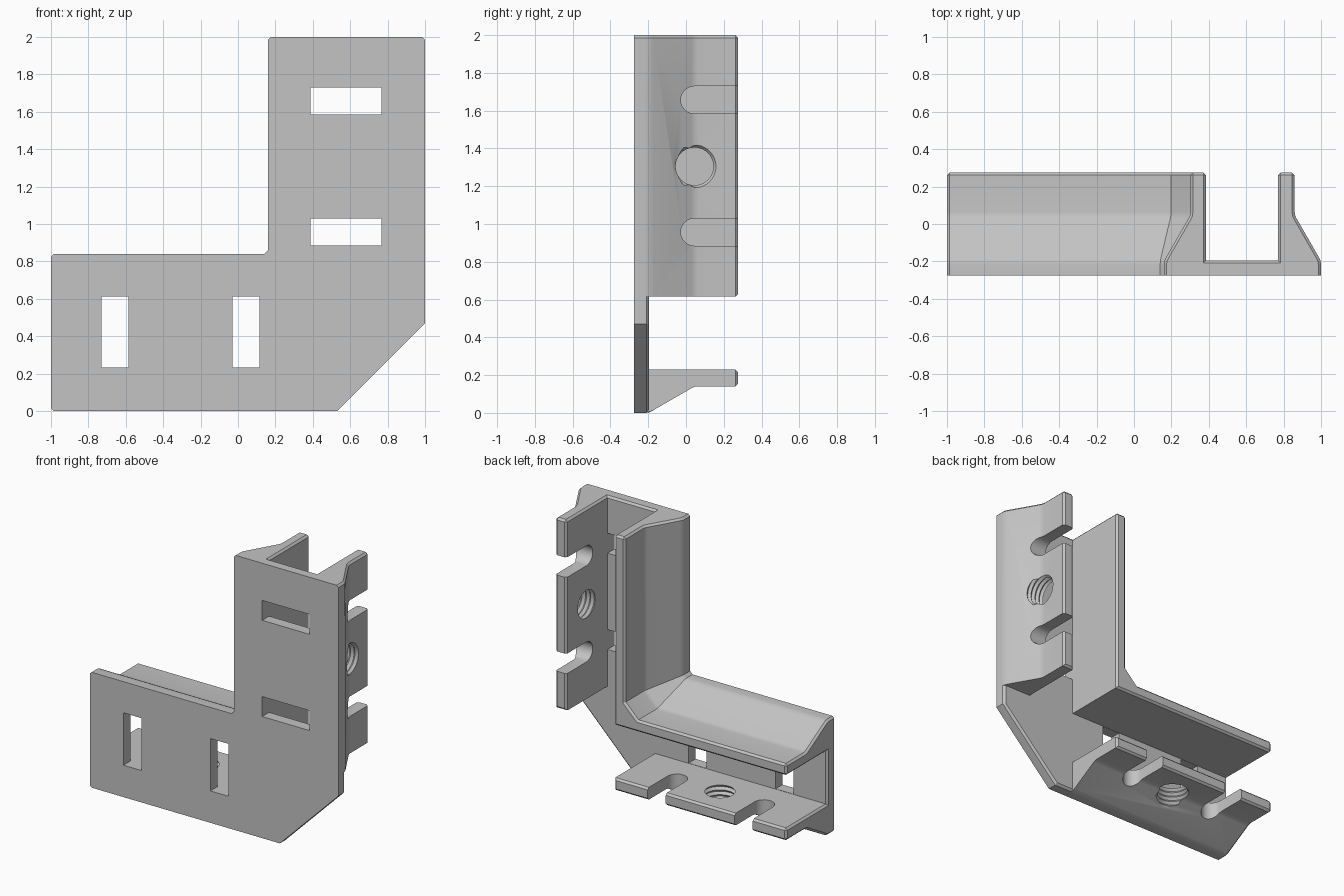
import bpy, bmesh
from math import sin, cos, pi, radians

cube = bpy.data.objects.get("Cube")
if cube:
    bpy.data.objects.remove(cube, do_unlink=True)


def swap(p):
    """Mirror a point across the bracket's diagonal, from one arm to the other."""
    return (1 - p[2], p[1], 1 - p[0])


def loft(bm, rings, mirrored=False):
    """Closed solid through a list of matching rings."""
    rows = [[bm.verts.new(swap(p) if mirrored else p) for p in r] for r in rings]
    n = len(rows[0])
    faces = [bm.faces.new(rows[0]), bm.faces.new(rows[-1])]
    for a, b in zip(rows, rows[1:]):
        for i in range(n):
            j = (i + 1) % n
            faces.append(bm.faces.new((a[i], a[j], b[j], b[i])))
    bmesh.ops.recalc_face_normals(bm, faces=faces)


def make_object(name, bm):
    mesh = bpy.data.meshes.new(name)
    bm.to_mesh(mesh)
    bm.free()
    ob = bpy.data.objects.new(name, mesh)
    bpy.context.collection.objects.link(ob)
    return ob


def cut(ob, cutter):
    cutter.hide_render = True
    mod = ob.modifiers.new("cut", "BOOLEAN")
    mod.operation, mod.solver, mod.object = "DIFFERENCE", "EXACT", cutter
    bpy.context.view_layer.objects.active = ob
    bpy.ops.object.modifier_apply(modifier=mod.name)
    bpy.data.objects.remove(cutter, do_unlink=True)


FRONT, FLOOR, BACK = -0.275, -0.195, 0.275
IN, OUT, END = 0.385, 0.77, 0.615      # channel walls and corner


def outline(y, d):
    """L-shaped outline with its long sides inset by d."""
    pts = [(-1, d), (0.53, d), (1 - d, 0.47), (1 - d, 2), (0.16 + d, 2),
           (0.16 + d, 0.86 - 0.414 * d), (0.14 + 0.414 * d, 0.84 - d), (-1, 0.84 - d)]
    return [(x, y, z) for x, z in pts]


# Solid L with flared sides
bm = bmesh.new()
flare = [(FRONT, 0), (-0.215, 0), (-0.195, 0.003), (-0.175, 0.013),
         (0.03, 0.131), (0.045, 0.138), (0.065, 0.141), (BACK, 0.141)]
loft(bm, [outline(y, d) for y, d in flare])
bracket = make_object("corner_bracket", bm)

# Channel along both arms, open at the outer corner
bm = bmesh.new()
channel = [(IN, 2.1), (IN, END), (-1.1, END), (-1.1, 1 - OUT), (IN, 1 - OUT),
           (IN, -0.1), (1.1, -0.1), (1.1, END), (OUT, END), (OUT, 2.1)]
loft(bm, [[(x, y, z) for x, z in channel] for y in (FLOOR, 0.4)])
cut(bracket, make_object("channel_cutter", bm))

# Chamfer the rims and arm ends
bm = bmesh.new()
bm.from_mesh(bracket.data)
bmesh.ops.remove_doubles(bm, verts=bm.verts, dist=0.0005)
bmesh.ops.dissolve_limit(bm, angle_limit=radians(0.5), verts=bm.verts, edges=bm.edges)


def wants_chamfer(e):
    if len(e.link_faces) != 2 or not e.is_convex or e.calc_face_angle() < radians(50):
        return False
    ys = [v.co.y for v in e.verts]
    if max(ys) < FRONT + 0.01:
        return False
    inner_end = (all(abs(v.co.z - END) < 0.002 for v in e.verts)
                 or all(abs(v.co.x - IN) < 0.002 for v in e.verts))
    on_end = any(abs(v.co.z - 2) < 0.002 or abs(v.co.x + 1) < 0.002 for v in e.verts)
    return min(ys) > BACK - 0.01 or on_end or not inner_end


bmesh.ops.bevel(bm, geom=[e for e in bm.edges if wants_chamfer(e)], offset=0.014,
                offset_type="OFFSET", segments=1, affect="EDGES", clamp_overlap=True)
bm.to_mesh(bracket.data)
bm.free()

# Tie windows, open slots and a threaded hole, repeated on each arm
bm = bmesh.new()
HALF, HOLE_Y, HOLE_Z = 0.0725, 0.045, 1.305
for mirrored in (False, True):
    for z in (0.957, 1.657):
        window = [(IN + 0.002, z - HALF), (OUT - 0.002, z - HALF),
                  (OUT - 0.002, z + HALF), (IN + 0.002, z + HALF)]
        loft(bm, [[(x, y, zz) for x, zz in window] for y in (-0.4, -0.1)], mirrored)
        arc = [(HOLE_Y - HALF * sin(pi * i / 12), z + HALF * cos(pi * i / 12))
               for i in range(13)]
        slot = [(0.4, z + HALF)] + arc + [(0.4, z - HALF)]
        loft(bm, [[(x, y, zz) for y, zz in slot] for x in (0.7, 1.1)], mirrored)
    rings = []
    for k in range(17):
        r = 0.1 if k % 2 == 0 else 0.115
        turn = [2 * pi * i / 40 for i in range(40)]
        rings.append([(0.7 + 0.0175 * k, HOLE_Y + r * cos(a), HOLE_Z + r * sin(a))
                      for a in turn])
    loft(bm, rings, mirrored)
cut(bracket, make_object("opening_cutters", bm))

# Single grey finish
grey = bpy.data.materials.new("plain_grey")
grey.use_nodes = True
colour = (0.55, 0.55, 0.55, 1)
grey.diffuse_color = colour
grey.node_tree.nodes["Principled BSDF"].inputs["Base Color"].default_value = colour
bracket.data.materials.clear()
bracket.data.materials.append(grey)
for p in bracket.data.polygons:
    p.material_index = 0

bpy.ops.object.select_all(action="DESELECT")
bracket.select_set(True)
bpy.context.view_layer.objects.active = bracket
bpy.ops.object.shade_smooth_by_angle(angle=radians(25))
